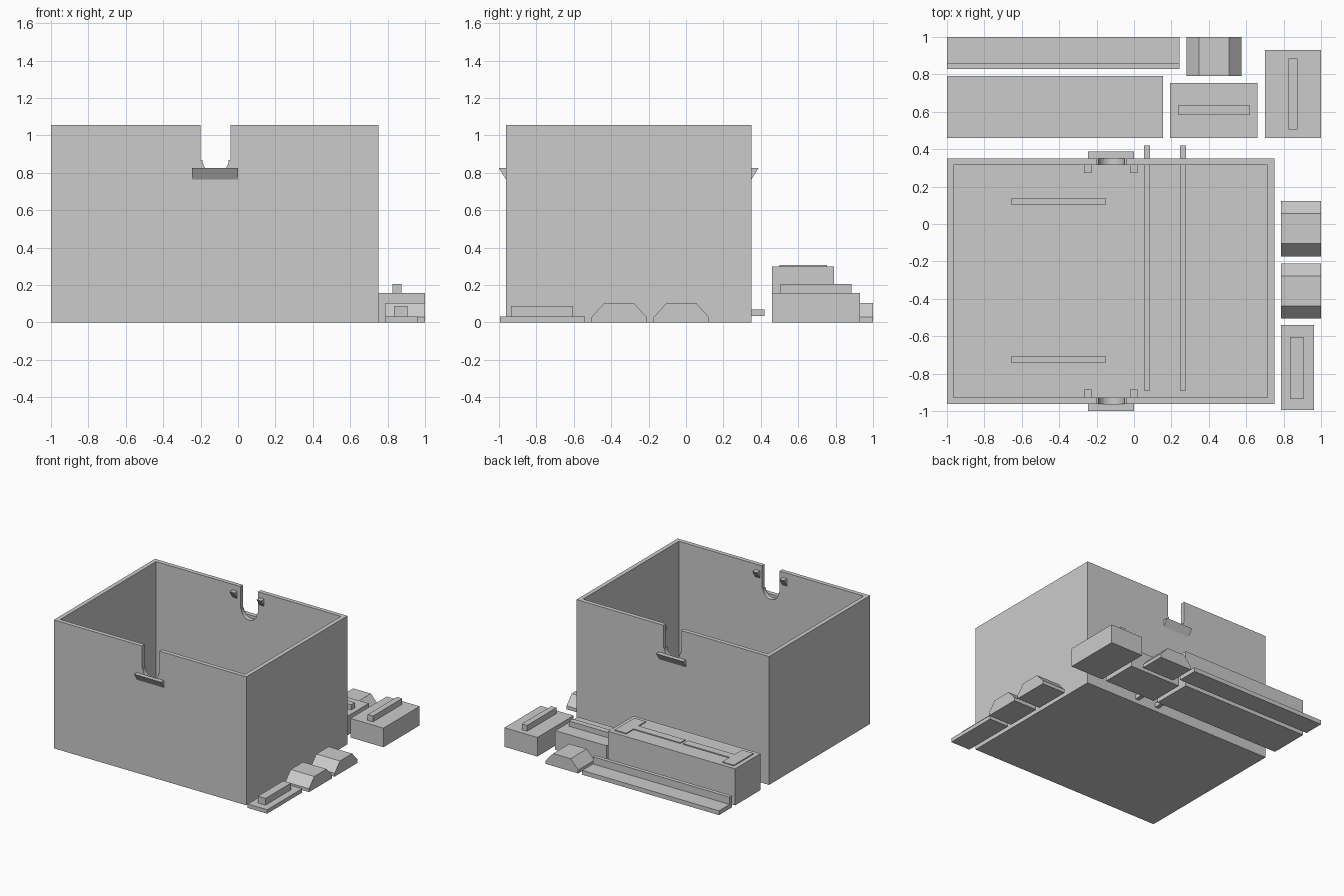
import bpy, bmesh, math
from mathutils import Vector

if "Cube" in bpy.data.objects:
    bpy.data.objects.remove(bpy.data.objects["Cube"])

grey = bpy.data.materials.new("light grey")
grey.diffuse_color = (0.6, 0.6, 0.6, 1)
grey.use_nodes = True
grey.node_tree.nodes["Principled BSDF"].inputs["Base Color"].default_value = grey.diffuse_color


def prism(name, profile, direction, place):
    """Extrude a closed 2D profile; place maps (u, v) to a 3D point."""
    bm = bmesh.new()
    face = bm.faces.new([bm.verts.new(place(u, v)) for u, v in profile])
    out = bmesh.ops.extrude_face_region(bm, geom=[face])
    moved = [g for g in out["geom"] if isinstance(g, bmesh.types.BMVert)]
    bmesh.ops.translate(bm, verts=moved, vec=Vector(direction))
    bmesh.ops.recalc_face_normals(bm, faces=bm.faces[:])
    mesh = bpy.data.meshes.new(name)
    bm.to_mesh(mesh)
    bm.free()
    mesh.materials.append(grey)
    ob = bpy.data.objects.new(name, mesh)
    bpy.context.collection.objects.link(ob)
    return ob


def box(name, x0, x1, y0, y1, z0, z1):
    rect = [(x0, y0), (x1, y0), (x1, y1), (x0, y1)]
    return prism(name, rect, (0, 0, z1 - z0), lambda u, v: (u, v, z0))


def along_x(name, profile, x0, x1):
    return prism(name, profile, (x1 - x0, 0, 0), lambda u, v: (x0, u, v))


def along_y(name, profile, y0, y1):
    return prism(name, profile, (0, y1 - y0, 0), lambda u, v: (u, y0, v))


def cut(ob, cutter):
    mod = ob.modifiers.new("cut", 'BOOLEAN')
    mod.operation = 'DIFFERENCE'
    mod.solver = 'EXACT'
    mod.object = cutter
    bpy.context.view_layer.objects.active = ob
    bpy.ops.object.modifier_apply(modifier=mod.name)
    bpy.data.objects.remove(cutter)


# Open case with a round-bottomed shaft notch through front and back walls
X0, X1, Y0, Y1, H, T = -1.0, 0.75, -0.963, 0.35, 1.055, 0.035
case = box("open_case", X0, X1, Y0, Y1, 0, H)
cut(case, box("cavity", X0 + T, X1 - T, Y0 + T, Y1 - T, T, H + 0.1))
CX, CZ, R = -0.12, 0.87, 0.07
arc = [(CX + R * math.cos(math.pi + math.pi * i / 20),
        CZ + R * math.sin(math.pi + math.pi * i / 20)) for i in range(21)]
notch = [(-0.2, H + 0.1), (-0.2, CZ)] + arc + [(-0.04, CZ), (-0.04, H + 0.1)]
cut(case, along_y("notch", notch, -1.2, 0.6))

# Wedge ledges outside and small wedge catches inside, on both notched walls
for side, yo, s in (("front", Y0, -1), ("back", Y1, 1)):
    ledge = [(yo, 0.765), (yo, 0.825), (yo + s * 0.037, 0.825)]
    along_x(side + "_ledge", ledge, -0.245, 0.0)
    yi = yo - s * T
    catch = [(yi, 0.95), (yi, 1.01), (yi - s * 0.042, 1.01)]
    for x in (-0.268, -0.022):
        along_x(side + "_catch", catch, x, x + 0.04)

# Floor rails passing out of the back, and floor ribs
for x in (0.053, 0.245):
    box("floor_rail", x, x + 0.033, -0.89, 0.42, T, 0.07)
for y in (0.105, -0.74):
    box("floor_rib", -0.657, -0.15, y, y + 0.032, T, 0.07)

# Angle strip
along_x("angle_strip", [(0.83, 0), (1.0, 0), (1.0, 0.035), (0.862, 0.035),
                        (0.862, 0.095), (0.83, 0.095)], -1.0, 0.243)

# Long block with two raised T shapes meeting in the middle
box("long_block", -1.0, 0.155, 0.46, 0.79, 0, 0.3)
for s in (-1, 1):
    tee = [(0.012, 0.595), (0.437, 0.595), (0.437, 0.5), (0.542, 0.5),
           (0.542, 0.755), (0.437, 0.755), (0.437, 0.66), (0.012, 0.66)]
    prism("raised_tee", tee, (0, 0, 0.008),
          lambda u, v: (-0.422 + s * u, v, 0.3))

# Blocks with a central ridge: base extents, ridge extents, heights
for name, b, r, h, hr in (
        ("middle_block", (0.193, 0.66, 0.46, 0.755), (0.235, 0.62, 0.585, 0.633), 0.157, 0.2),
        ("corner_block", (0.70, 1.0, 0.46, 0.93), (0.825, 0.873, 0.505, 0.885), 0.157, 0.205),
        ("low_block", (0.785, 0.962, -0.995, -0.54), (0.835, 0.905, -0.935, -0.605), 0.032, 0.087)):
    box(name, *b, 0, h)
    box(name + "_ridge", *r, h, hr)

# Three bevelled caps
cap = [(-0.148, 0), (0.148, 0), (0.148, 0.028), (0.08, 0.103),
       (-0.08, 0.103), (-0.148, 0.028)]
for cy in (-0.358, -0.025):
    along_x("bevelled_cap", [(cy + u, v) for u, v in cap], 0.785, 1.0)
along_y("bevelled_cap", [(0.428 + u, v) for u, v in cap], 0.79, 1.0)
